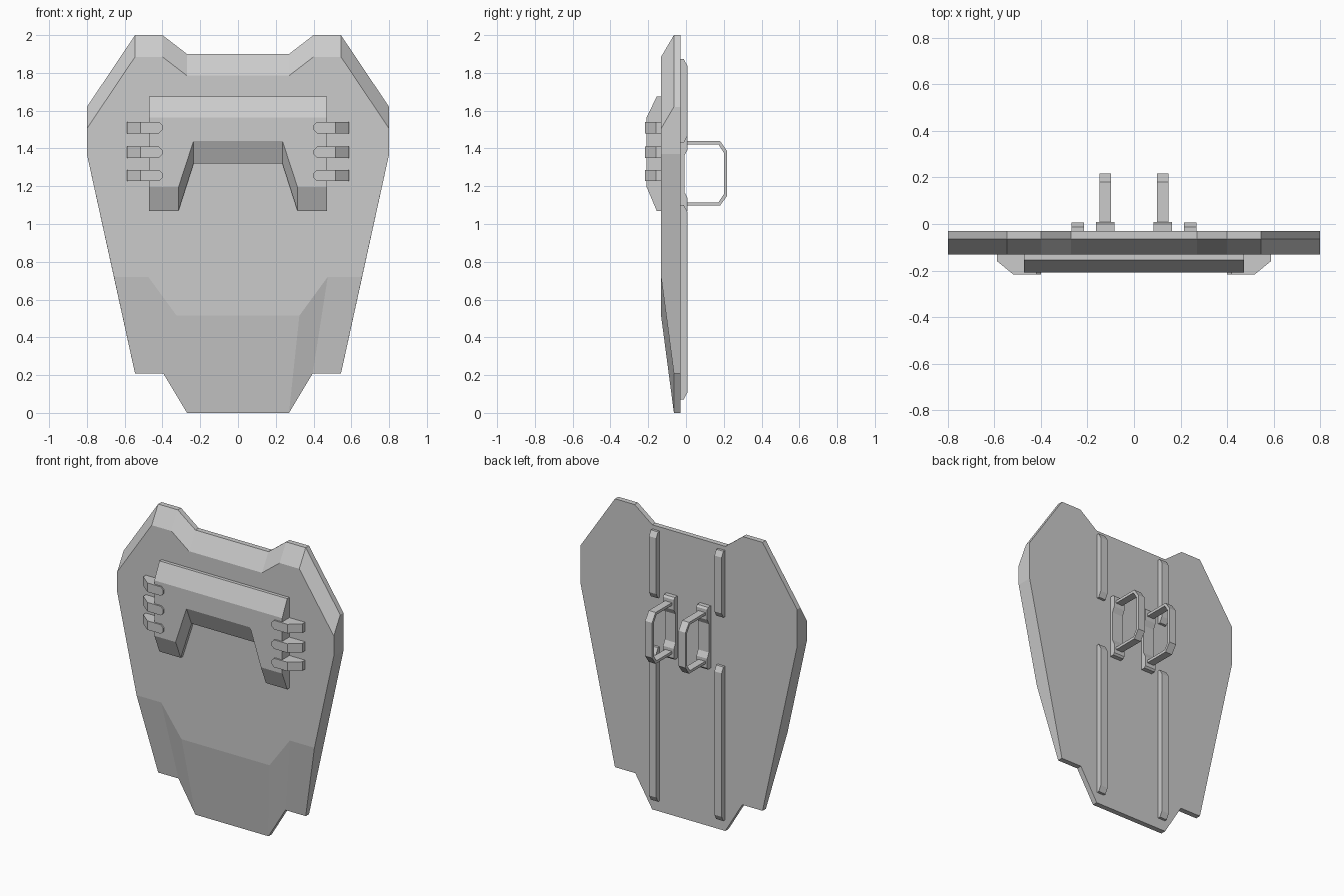
import bpy, bmesh

if "Cube" in bpy.data.objects:
    bpy.data.objects.remove(bpy.data.objects["Cube"])


def loft(name, rings):
    """Closed solid joining equal-length point rings, capped at both ends."""
    bm = bmesh.new()
    loops = [[bm.verts.new(p) for p in ring] for ring in rings]
    n = len(loops[0])
    for a, b in zip(loops, loops[1:]):
        for i in range(n):
            j = (i + 1) % n
            bm.faces.new((a[i], a[j], b[j], b[i]))
    bm.faces.new(loops[0])
    bm.faces.new(loops[-1])
    bmesh.ops.recalc_face_normals(bm, faces=bm.faces)
    me = bpy.data.meshes.new(name)
    bm.to_mesh(me)
    bm.free()
    ob = bpy.data.objects.new(name, me)
    bpy.context.collection.objects.link(ob)
    return ob


def sym(half, y):
    """Mirror a right-hand (x, z) outline into a full ring at depth y."""
    return [(x, y, z) for x, z in half] + [(-x, y, z) for x, z in reversed(half)]


def extrude_x(name, profile, x0, x1):
    """Extrude a (y, z) profile along x."""
    return loft(name, [[(x, y, z) for y, z in profile] for x in (x0, x1)])


FACE = -0.132   # front of the board
BACK = -0.029   # back of the board

# shield board: straight rim, then bevelled top and tapered foot
rim = [(0.27, 0), (0.395, 0.208), (0.545, 0.208), (0.80, 1.37), (0.80, 1.62),
       (0.545, 2.0), (0.40, 2.0), (0.27, 1.90)]
front = [(0.325, 0.515), (0.475, 0.72), (0.657, 0.72), (0.80, 1.37), (0.80, 1.505),
         (0.545, 1.885), (0.40, 1.885), (0.27, 1.785)]
loft("shield_board", [sym(rim, BACK), sym(rim, -0.064), sym(front, FACE)])

# arched plate on the front
base = [(0.235, 1.32), (0.315, 1.07), (0.472, 1.07), (0.472, 1.675)]
top = [(0.235, 1.44), (0.315, 1.195), (0.472, 1.195), (0.472, 1.565)]
loft("front_plate", [sym(base, FACE + 0.002), sym(base, -0.155), sym(top, -0.208)])


# clip outline with clipped inner corners
def clip_ring(s, zc, outer, y):
    h, c = 0.03, 0.018
    pts = [(0.40, -h + c), (0.40 + c, -h), (outer, -h),
           (outer, h), (0.40 + c, h), (0.40, h - c)]
    return [(s * x, y, zc + z) for x, z in pts]


# handle, mount and rail side profiles (y, z)
handle = [(0, 1.44), (0.18, 1.44), (0.218, 1.385), (0.218, 1.15), (0.18, 1.097), (0, 1.097),
          (0, 1.115), (0.172, 1.115), (0.20, 1.157), (0.20, 1.378), (0.172, 1.422), (0, 1.422)]
mount = [(BACK - 0.002, 1.06), (0.0, 1.06), (0.009, 1.072), (0.009, 1.135), (-0.009, 1.17),
         (-0.009, 1.36), (0.009, 1.395), (0.009, 1.462), (0.0, 1.475), (BACK - 0.002, 1.475)]


def rail(z0, z1):
    return [(BACK - 0.002, z0), (-0.012, z0), (0.007, z0 + 0.035),
            (0.007, z1 - 0.035), (-0.012, z1), (BACK - 0.002, z1)]


for s, side in ((1, "right"), (-1, "left")):
    # three clips gripping each plate edge
    for i, zc in enumerate((1.51, 1.38, 1.257)):
        loft(f"clip_{side}_{i + 1}", [clip_ring(s, zc, 0.588, FACE + 0.002),
                                      clip_ring(s, zc, 0.588, -0.16),
                                      clip_ring(s, zc, 0.517, -0.218)])
    # grip handle on its mount
    extrude_x(f"handle_{side}", handle, s * 0.098, s * 0.149)
    extrude_x(f"handle_mount_{side}", mount, s * 0.083, s * 0.163)
    # back rails above and below the handles
    extrude_x(f"upper_rail_{side}", rail(1.43, 1.873), s * 0.215, s * 0.268)
    extrude_x(f"lower_rail_{side}", rail(0.072, 1.10), s * 0.215, s * 0.268)
